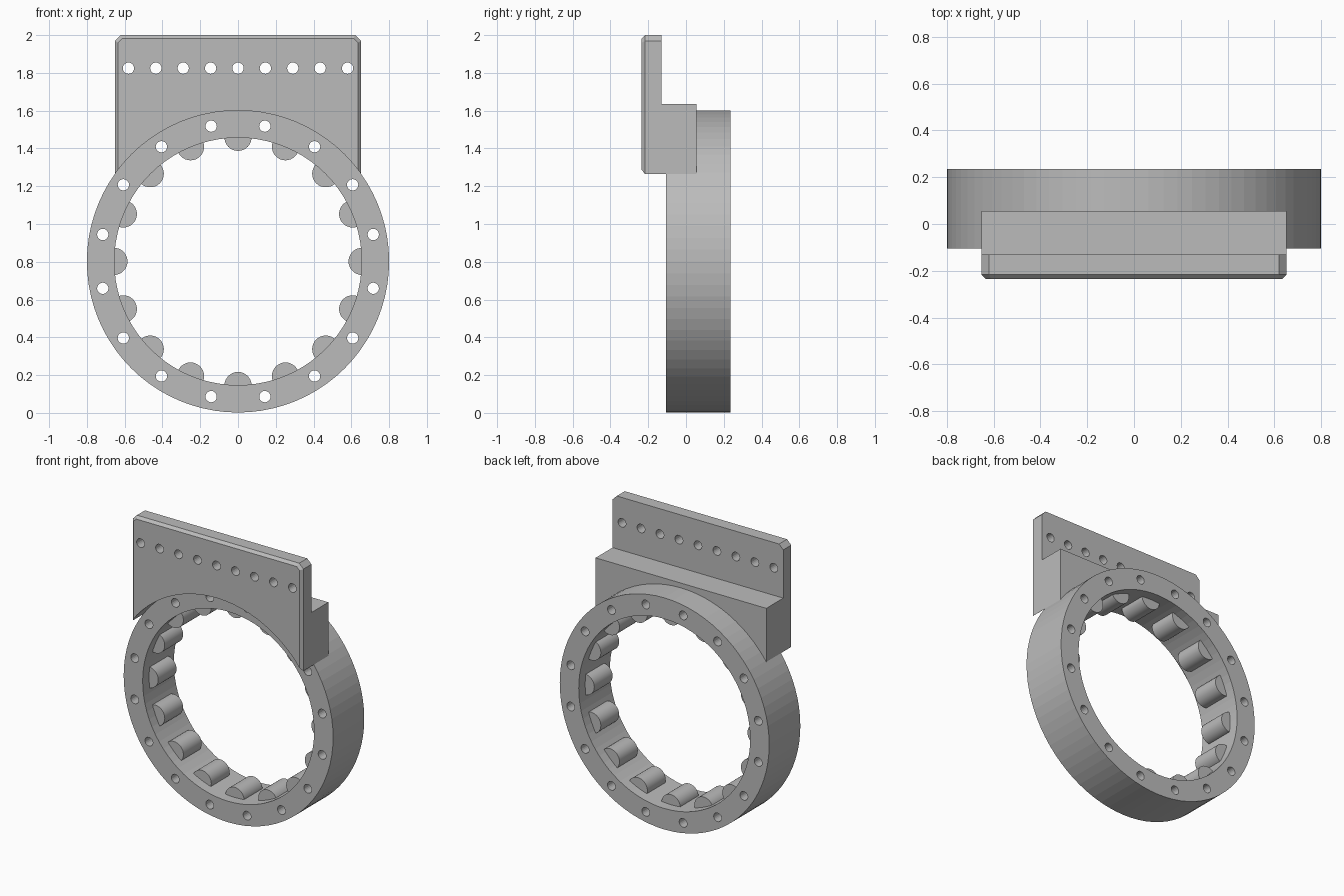
import bpy, bmesh, math
from mathutils import Matrix, Vector

if "Cube" in bpy.data.objects:
    bpy.data.objects.remove(bpy.data.objects["Cube"], do_unlink=True)

grey = bpy.data.materials.new("machined grey")
grey.use_nodes = True
colour = (0.5, 0.5, 0.5, 1)
grey.diffuse_color = colour
grey.node_tree.nodes["Principled BSDF"].inputs["Base Color"].default_value = colour

CENTRE_Z, OUTER, INNER = 0.802, 0.80, 0.655
RING_FRONT, RING_BACK = -0.105, 0.235
STATIONS = 16


def finish(name, bm):
    bmesh.ops.recalc_face_normals(bm, faces=bm.faces)
    mesh = bpy.data.meshes.new(name)
    bm.to_mesh(mesh)
    bm.free()
    mesh.materials.append(grey)
    obj = bpy.data.objects.new(name, mesh)
    bpy.context.collection.objects.link(obj)
    return obj


def add_rod(bm, x, z, radius, y0, y1, sides):
    """Cylinder lying along y."""
    place = Matrix.Translation((x, (y0 + y1) / 2, z)) @ Matrix.Rotation(math.pi / 2, 4, "X")
    bmesh.ops.create_cone(bm, cap_ends=True, segments=sides, radius1=radius,
                          radius2=radius, depth=y1 - y0, matrix=place)


def around(radius, step):
    """Point on a circle about the ring axis."""
    a = math.tau * step / STATIONS
    return radius * math.sin(a), CENTRE_Z + radius * math.cos(a)


def extrude(points, direction):
    bm = bmesh.new()
    face = bm.faces.new([bm.verts.new(p) for p in points])
    out = bmesh.ops.extrude_face_region(bm, geom=[face])
    moved = [v for v in out["geom"] if isinstance(v, bmesh.types.BMVert)]
    bmesh.ops.translate(bm, verts=moved, vec=direction)
    bmesh.ops.recalc_face_normals(bm, faces=bm.faces)
    return bm


def boolean(obj, tool, operation):
    mod = obj.modifiers.new(operation.lower(), "BOOLEAN")
    mod.object, mod.operation, mod.solver = tool, operation, "EXACT"
    tool.hide_render = True
    bpy.context.view_layer.objects.active = obj
    bpy.ops.object.modifier_apply(modifier=mod.name)
    bpy.data.objects.remove(tool, do_unlink=True)


# Ring: square section spun about the y axis
bm = bmesh.new()
section = [bm.verts.new((r, y, CENTRE_Z)) for r, y in (
    (INNER, RING_FRONT), (OUTER, RING_FRONT), (OUTER, RING_BACK), (INNER, RING_BACK))]
edges = [bm.edges.new((section[i], section[(i + 1) % 4])) for i in range(4)]
bmesh.ops.spin(bm, geom=section + edges, cent=(0, 0, CENTRE_Z), axis=(0, 1, 0),
               angle=math.tau, steps=80, use_merge=True)
bmesh.ops.remove_doubles(bm, verts=bm.verts, dist=0.0001)
ring = finish("ring", bm)

# Bolt holes through the ring, half a step off the rollers
bm = bmesh.new()
for i in range(STATIONS):
    add_rod(bm, *around(0.73, i + 0.5), 0.03, -0.4, 0.4, 20)
boolean(ring, finish("ring_hole_cutter", bm), "DIFFERENCE")

# Rollers half sunk into the inner wall
for i in range(STATIONS):
    bm = bmesh.new()
    add_rod(bm, *around(0.657, i), 0.072, -0.035, 0.165, 32)
    finish(f"roller_{i + 1}", bm)

# Mounting plate with clipped top corners and chamfered front edges
W, CLIP, LOW, FRONT = 0.652, 0.032, 1.265, -0.235
outline = [(-W, LOW), (W, LOW), (W, 2 - CLIP), (W - CLIP, 2), (CLIP - W, 2), (-W, 2 - CLIP)]
bm = extrude([(x, FRONT, z) for x, z in outline], Vector((0, 0.105, 0)))
chamfered = [e for e in bm.edges
             if all(v.co.y < FRONT + 0.01 for v in e.verts)
             and any(v.co.z > LOW + 0.01 for v in e.verts)]
bmesh.ops.bevel(bm, geom=chamfered, offset=0.018, segments=1, affect="EDGES")
plate = finish("mounting_plate", bm)

# Step behind the plate that carries it on the ring
bm = extrude([(-W, y, z) for y, z in
              ((-0.18, LOW), (0.055, LOW), (0.055, 1.635), (-0.13, 1.635), (-0.13, 1.6), (-0.18, 1.6))],
             Vector((2 * W, 0, 0)))
boolean(plate, finish("plate_step", bm), "UNION")

# Round saddle and row of nine holes
bm = bmesh.new()
add_rod(bm, 0, CENTRE_Z, OUTER - 0.001, -0.5, 0.5, 80)
for i in range(9):
    add_rod(bm, 0.145 * (i - 4), 1.825, 0.03, -0.5, 0.5, 20)
boolean(plate, finish("plate_cutter", bm), "DIFFERENCE")

# Soft shading on round surfaces, crisp edges elsewhere
for obj in bpy.context.scene.objects:
    if obj.name.startswith("roller"):
        obj.select_set(True)
        bpy.context.view_layer.objects.active = obj
    else:
        obj.select_set(False)
bpy.ops.object.shade_smooth_by_angle(angle=math.radians(30))
